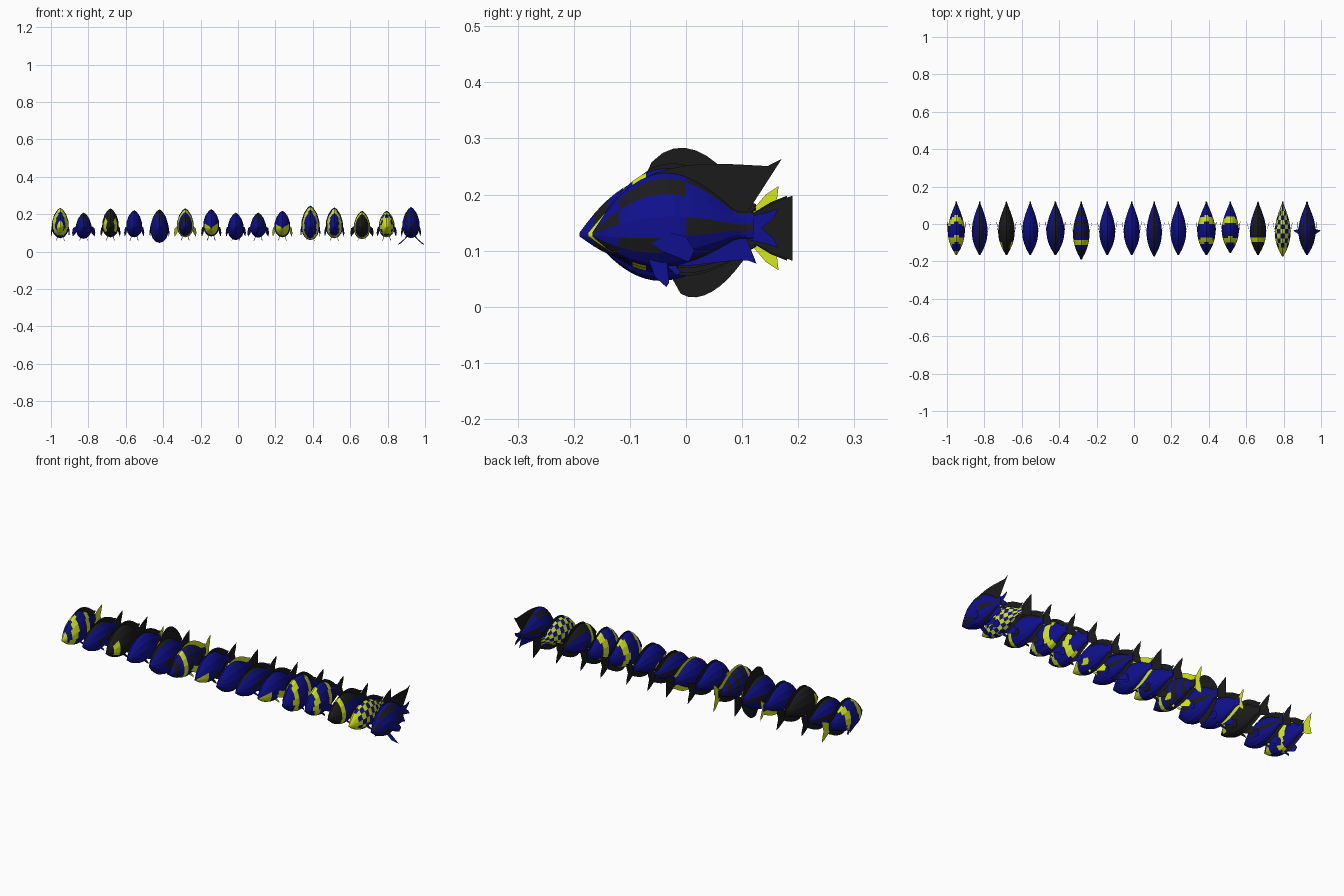
import bpy
from math import sin, cos, pi

if "Cube" in bpy.data.objects:
    bpy.data.objects.remove(bpy.data.objects["Cube"])

def material(name, rgb):
    m = bpy.data.materials.new(name)
    m.diffuse_color = (*rgb, 1)
    m.use_nodes = True
    m.node_tree.nodes["Principled BSDF"].inputs["Base Color"].default_value = m.diffuse_color
    return m

MATS = [material("blue", (.005, .005, .27)), material("yellow", (.66, .82, .01)),
        material("black", (.011, .011, .011))]
B, Y, K = 0, 1, 2
RINGS, SIDES = 24, 14     # mesh resolution of a body
AXIS, ROOT = .14, .12     # height of the body axis, y of the tail root

def make(name, verts, faces, cols):
    me = bpy.data.meshes.new(name)
    me.from_pydata(verts, [], faces)
    for m in MATS:
        me.materials.append(m)
    for p, c in zip(me.polygons, cols):
        p.material_index = c
    ob = bpy.data.objects.new(name, me)
    bpy.context.collection.objects.link(ob)

# colour patterns: y along the body, v = step from the back (0) to the belly, i = ring
def plain(y, v, i): return B
def bands(y, v, i):
    s = y + .008 * v
    return Y if y < -.14 or -.1 < s < -.06 or .01 < s < .045 else B
def two_bands(y, v, i):
    s = y - .006 * abs(v - 3)
    return Y if -.115 < s < -.085 or -.01 < s < .025 else B
def one_band(y, v, i): return Y if -.1 < y < -.075 else K if y < -.1 or v < 2 else B
def dark(y, v, i): return Y if -.13 < y < -.09 and 1 < v < 5 else K
def saddle(y, v, i): return K if v < 1 or (v == 3 and y > -.08) else B
def rings(y, v, i): return Y if -.11 < y < -.09 else K if i // 2 % 2 else B
def mouth(y, v, i): return Y if y < -.1 and v > 2 else B
def check(y, v, i): return Y if y < -.125 or (i // 2 + v) % 2 else B
def stripes(y, v, i): return K if int(v + 8 * y + 4) % 3 == 1 else B

def fish(n, x, top, bottom, pattern, colours, snout=-.167, end=.18, dorsal=(.03, .5, .02),
         anal=(.03, .4, .02), tail=.058, notch=.015, reach=.05, whisker=(.025, -.015, .055)):
    dor_c, anal_c, tail_c, side_c = ["BYK".index(c) for c in colours]
    width = .022 + .15 * (top - bottom)

    def at(t):
        # y, top z, bottom z and half width at t = 0 (snout) .. 1 (tail root)
        arch = sin(pi * min(t, .999) ** .85)
        tall = max(arch, .28 if t > .5 else .04)
        z = AXIS - .012 * (1 - t) ** 2
        return (snout + (ROOT - snout) * t, z + (top - AXIS) * tall,
                z - (AXIS - bottom) * tall, width * max(arch, .08))

    # body: rings with a pointed back and a fuller belly
    verts, faces, cols = [], [], []
    for i in range(RINGS + 1):
        y, hi, lo, w = at(i / RINGS)
        z = (hi * .4 + lo * .6)
        for j in range(SIDES):
            a = 2 * pi * j / SIDES
            s, c = sin(a), cos(a)
            thin = abs(s) ** (.45 if c > 0 else 0)
            verts.append((x + w * s * thin, y, z + c * ((hi - z) if c > 0 else (z - lo))))
    for i in range(RINGS):
        for j in range(SIDES):
            k = (j + 1) % SIDES
            a, b = i * SIDES, (i + 1) * SIDES
            faces.append((a + j, a + k, b + k, b + j))
            cols.append(pattern(snout + (ROOT - snout) * (i + .5) / RINGS, min(j, SIDES - 1 - j), i))
    faces += [tuple(range(SIDES))[::-1], tuple(range(RINGS * SIDES, len(verts)))]
    make(f"body_{n}", verts, faces, cols + [cols[0], cols[-1]])

    # dorsal and anal fins: strips following the body edge (height, sweep, lean)
    def edge_fin(name, t0, up, shape, col):
        h, k, lean = shape
        vs, steps = [], 10
        for i in range(steps + 1):
            s = i / steps
            p = at(t0 + (.95 - t0) * s)
            z = p[1] if up > 0 else p[2]
            rise = h * ((1 - k) * (4 * s * (1 - s)) ** .55 + k * s * s)
            vs += [(x, p[0], z - up * .006), (x, p[0] + lean * s, z + up * rise)]
        make(f"{name}_{n}", vs, [(2 * i, 2 * i + 2, 2 * i + 3, 2 * i + 1) for i in range(steps)],
             [col] * steps)
    edge_fin("dorsal_fin", .3, 1, dorsal, dor_c)
    edge_fin("anal_fin", .5, -1, anal, anal_c)

    # tail fin: two mirrored lobes with a notch
    y0, vs = ROOT - .012, []
    for s in (1, -1):
        for y, h in ((y0, 0), (y0, .02), (y0 + .6 * (end - y0), tail * .8), (end, tail),
                     (end - notch * .3, tail * .5), (end - notch, 0)):
            vs.append((x, y, AXIS + s * h))
    make(f"tail_fin_{n}", vs, [tuple(range(6)), tuple(range(11, 5, -1))], [tail_c] * 2)

    # pectoral and pelvic fins, mirrored left and right
    px, py, pz = whisker
    pectoral = [(width * .85, -.07, .12), (width, -.04, .135), (reach, 0, .125),
                (reach + .004, .015, .1), (reach, .005, .08), (width * .95, -.045, .1)]
    pelvic = [(.012, -.075, bottom + .03), (.01, -.035, bottom + .015),
              (px * .75, py + .005, pz + .008), whisker, (px * .6, py - .02, pz + .018)]
    for side, s in (("right", 1), ("left", -1)):
        for name, pts in (("pectoral_fin", pectoral), ("pelvic_fin", pelvic)):
            make(f"{name}_{side}_{n}", [(x + s * a, b, c) for a, b, c in pts],
                 [tuple(range(len(pts)))], [side_c])

# the row: x, body top, body bottom, pattern, colours of dorsal, anal, tail and side fins
fish(1, -.95, .238, .075, bands, "KKYB", reach=.046)
fish(2, -.825, .212, .072, saddle, "KKKB", reach=.058)
fish(3, -.682, .235, .08, dark, "KKKK", end=.19)
fish(4, -.555, .225, .08, plain, "KYYB", end=.15)
fish(5, -.42, .23, .05, saddle, "KKKB", dorsal=(.068, .1, .01), anal=(.055, .1, .01), notch=0)
fish(6, -.282, .235, .08, rings, "YKYY", snout=-.19, end=.165, tail=.075, reach=.056)
fish(7, -.143, .23, .085, mouth, "KKKK", end=.19)
fish(8, -.012, .212, .065, plain, "YYKB", end=.19, notch=0)
fish(9, .108, .212, .078, saddle, "KKKB", snout=-.175, reach=.054)
fish(10, .237, .222, .08, mouth, "KKKY")
fish(11, .387, .25, .065, two_bands, "KKKB", end=.19, dorsal=(.015, .3, .02))
fish(12, .515, .24, .075, two_bands, "KKKB", snout=-.155, dorsal=(.015, .3, .02))
fish(13, .663, .222, .07, one_band, "KKKK", reach=.058)
fish(14, .795, .222, .08, check, "KKKB", snout=-.175, end=.19, notch=0)
fish(15, .925, .242, .075, stripes, "KBBB", end=.165, dorsal=(.1, .95, .065),
     anal=(.05, .9, .02), tail=.035, notch=.03, whisker=(.075, -.035, .035))
